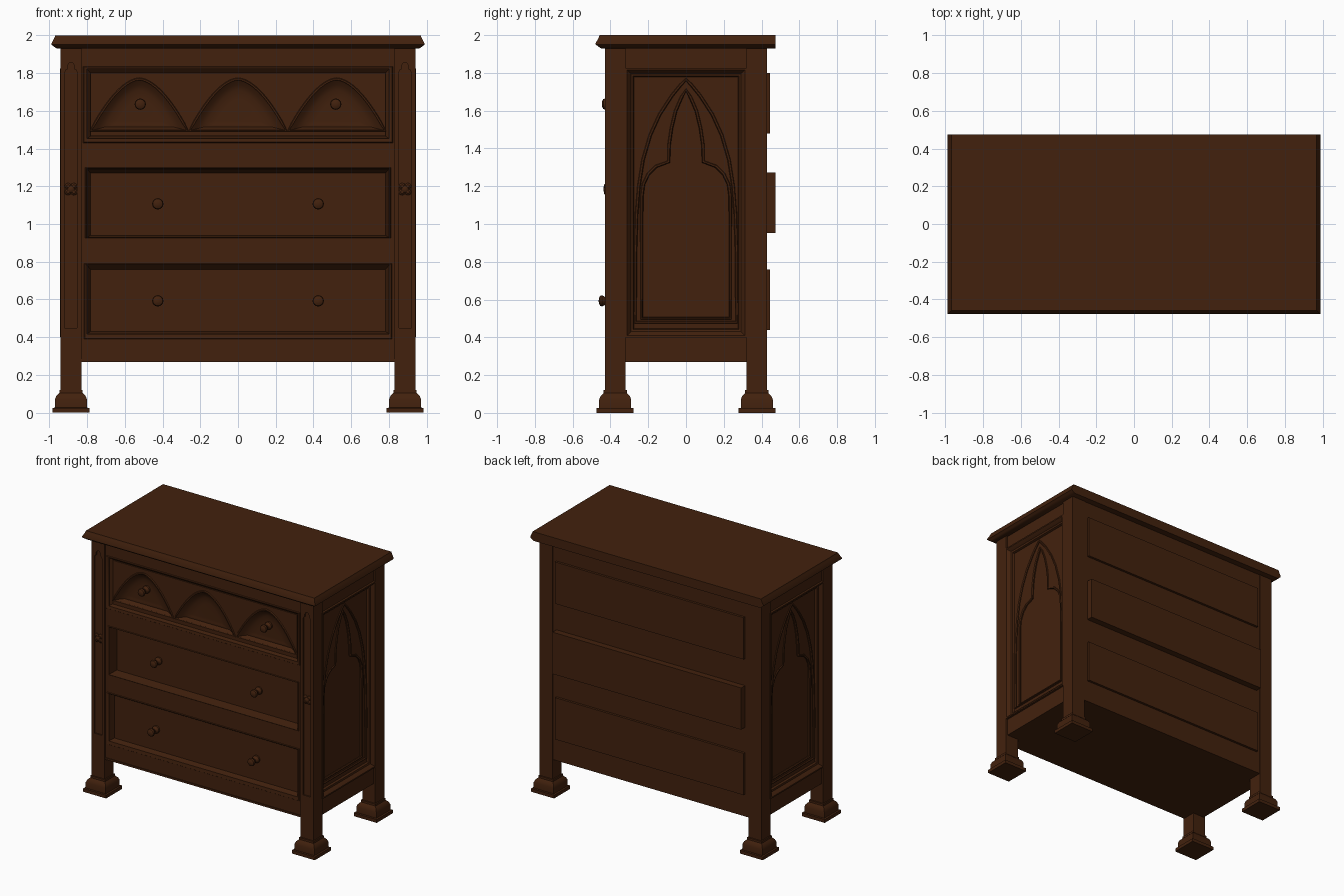
import bpy, bmesh, math
from mathutils import Vector

if "Cube" in bpy.data.objects:
    bpy.data.objects.remove(bpy.data.objects["Cube"])

wood = bpy.data.materials.new("dark_brown_wood")
wood.diffuse_color = (0.055, 0.0155, 0.0042, 1)
wood.use_nodes = True
wood.node_tree.nodes["Principled BSDF"].inputs["Base Color"].default_value = wood.diffuse_color

# mappings from flat (u, v, outward w) to world
def front(u, v, w): return Vector((u, -w, v))
def side(s): return lambda u, v, w: Vector((s * w, u, v))
def up(u, v, w): return Vector((u, v, w))

def add(name, bm):
    me = bpy.data.meshes.new(name)
    bm.to_mesh(me)
    bm.free()
    me.materials.clear()
    me.materials.append(wood)
    ob = bpy.data.objects.new(name, me)
    bpy.context.collection.objects.link(ob)
    return ob

def box(name, x0, x1, y0, y1, z0, z1):
    bm = bmesh.new()
    bmesh.ops.create_cube(bm, size=1)
    for v in bm.verts:
        v.co = Vector(((x0 + x1) / 2 + v.co.x * (x1 - x0), (y0 + y1) / 2 + v.co.y * (y1 - y0),
                       (z0 + z1) / 2 + v.co.z * (z1 - z0)))
    return add(name, bm)

def rect(u0, u1, v0, v1, inset=0):
    return [(u0 + inset, v0 + inset), (u1 - inset, v0 + inset),
            (u1 - inset, v1 - inset), (u0 + inset, v1 - inset)]

def stepped(name, rings, fmap, closed=False):
    """Bridge matching outlines [(points, w)...] and cap the last one."""
    bm = bmesh.new()
    loops = [[bm.verts.new(fmap(u, v, w)) for u, v in pts] for pts, w in rings]
    for a, b in zip(loops, loops[1:]):
        n = len(a)
        for i in range(n):
            bm.faces.new((a[i], a[(i + 1) % n], b[(i + 1) % n], b[i]))
    cap = bm.faces.new(loops[-1])
    if closed:
        bm.faces.new(loops[0])
    bmesh.ops.recalc_face_normals(bm, faces=bm.faces)
    cap.normal_update()
    if cap.normal.dot(fmap(0, 0, 1) - fmap(0, 0, 0)) < 0:
        bmesh.ops.reverse_faces(bm, faces=bm.faces)
    return add(name, bm)

def from_curve(name, outlines, fmap, w0=0, w1=0, tube=0):
    """Plate with holes (w0 to w1), or a round bead along the outlines."""
    cu = bpy.data.curves.new(name, 'CURVE')
    cu.dimensions = '3D' if tube else '2D'
    if tube:
        cu.bevel_depth, cu.bevel_resolution = tube, 1
    else:
        cu.fill_mode, cu.extrude = 'BOTH', (w1 - w0) / 2
    for pts in outlines:
        sp = cu.splines.new('POLY')
        sp.points.add(len(pts) - 1)
        for p, (u, v) in zip(sp.points, pts):
            p.co = (u, v, 0, 1)
        sp.use_cyclic_u = True
    tmp = bpy.data.objects.new(name + "_tmp", cu)
    bpy.context.collection.objects.link(tmp)
    dg = bpy.context.evaluated_depsgraph_get()
    me = bpy.data.meshes.new_from_object(tmp.evaluated_get(dg))
    bpy.data.objects.remove(tmp)
    bm = bmesh.new()
    bm.from_mesh(me)
    for v in bm.verts:
        v.co = fmap(v.co.x, v.co.y, (w0 + w1) / 2 + v.co.z)
    bmesh.ops.remove_doubles(bm, verts=bm.verts, dist=1e-5)
    bmesh.ops.recalc_face_normals(bm, faces=bm.faces)
    return add(name, bm)

def lathe(name, profile, cx, cz, n=16):
    rings = [([(cx + r * math.cos(2 * math.pi * i / n), cz + r * math.sin(2 * math.pi * i / n))
               for i in range(n)], w) for r, w in profile]
    return stepped(name, rings, front)

def mirror_outline(half):
    """Half outline listed bottom to apex, mirrored across u = 0."""
    return half + [(-u, v) for u, v in reversed(half) if u > 1e-6]

# table top, moulded on three sides with a straight back
stepped("table_top", [([(-x, -y), (x, -y), (x, 0.475), (-x, 0.475)], z) for x, y, z in
        [(0.96, 0.45, 1.93), (0.975, 0.465, 1.94), (0.988, 0.478, 1.95), (0.988, 0.478, 1.957),
         (0.972, 0.462, 1.988), (0.968, 0.458, 2.0)]], up, closed=True)

# carcass, floor and back
box("carcass", -0.86, 0.86, -0.33, 0.42, 0.275, 1.93)
box("floor", -0.92, 0.92, -0.415, 0.42, 0.27, 0.285)
box("back_panel", -0.86, 0.86, 0.4, 0.427, 0.27, 1.93)

# posts, feet, sunk flutes and rosettes
for sx in (-1, 1):
    for sy in (-1, 1):
        cx, cy = 0.885 * sx, 0.375 * sy
        box("post", cx - 0.055, cx + 0.055, cy - (0.045 if sy < 0 else 0.055), cy + 0.055, 0.1, 1.93)
        stepped("foot", [(rect(cx - h, cx + h, cy - h, cy + h), z) for h, z in
                [(0.0975, 0), (0.0975, 0.025), (0.085, 0.027), (0.085, 0.07), (0.077, 0.09),
                 (0.062, 0.105), (0.062, 0.12), (0.054, 0.122)]], up, closed=True)
    cx = 0.885 * sx
    half = [(0.033, 0.45), (0.033, 1.80), (0.028, 1.815), (0.018, 1.82), (0.018, 1.84), (0.01, 1.853), (0, 1.857)]
    flute = [(u + cx, v) for u, v in mirror_outline(half)]
    from_curve("post_flute_face", [rect(cx - 0.055, cx + 0.055, 0.1, 1.93), flute], front, 0.42, 0.43)
    lathe("rosette", [(0.02, 0.415), (0.02, 0.43), (0.013, 0.436), (0.004, 0.438)], cx, 1.185, 10)
    for k in range(4):
        a = math.pi / 4 + k * math.pi / 2
        lathe("rosette_petal", [(0.018, 0.415), (0.017, 0.426), (0.008, 0.434)],
              cx + 0.022 * math.cos(a), 1.185 + 0.022 * math.sin(a), 8)

# front face frame
openings = [(0.82, 1.43, 1.835), (0.81, 0.925, 1.30), (0.815, 0.39, 0.79)]
from_curve("front_frame", [rect(-0.835, 0.835, 0.27, 1.93)] +
           [rect(-x, x, a, b) for x, a, b in openings], front, 0.33, 0.42)
box("apron_bead", -0.83, 0.83, -0.425, -0.40, 0.27, 0.284)

# drawer fronts: moulding sloping into a sunk panel
panels = [("top_drawer", 1.43, 1.835, 0.82, 0.385, [1.465, 1.80]),
          ("middle_drawer", 0.925, 1.30, 0.81, 0.35, [0.94, 1.27]),
          ("bottom_drawer", 0.39, 0.79, 0.815, 0.38, [0.43, 0.76])]
for name, a, b, x, depth, (pa, pb) in panels:
    mid = rect(-0.80, 0.80, pa - 0.012, pb + 0.022)
    inner = rect(-0.782, 0.782, pa, pb)
    rings = [(rect(-x, x, a, b), 0.42), (rect(-x, x, a, b, 0.004), 0.426),
             (mid, 0.422), (mid, 0.412), (inner, depth + 0.006), (inner, depth)]
    if name == "top_drawer":
        rings.append((inner, 0.345))
    stepped(name + "_front", rings, front)

# three dished arches on the top drawer
arches = []
for cx in (-0.523, 0, 0.523):
    us = [i / 12 for i in range(13)]
    half = [(0.255 * (1 - u), 1.495 + 0.272 * (1 - (1 - u) ** 1.75)) for u in us]
    arch = [(cx + u, v) for u, v in mirror_outline(half)]
    arches.append(arch)
    stepped("arch_hollow", [([(cx + (u - cx) * s, 1.56 + (v - 1.56) * s) for u, v in arch], w)
            for s, w in [(1, 0.40), (0.94, 0.392), (0.86, 0.378), (0.72, 0.366), (0.5, 0.362)]], front)
    from_curve("arch_bead", [arch], front, 0.4, 0.4, tube=0.008)
from_curve("arch_spandrels", [rect(-0.782, 0.782, 1.465, 1.80)] + arches, front, 0.38, 0.40)

# turned knobs
for kx, kz, tip in [(0.518, 1.635, 0.445), (0.425, 1.107, 0.43), (0.425, 0.593, 0.462)]:
    for s in (-1, 1):
        lathe("knob", [(0.028, tip - 0.09), (0.028, tip - 0.07), (0.02, tip - 0.06), (0.012, tip - 0.052),
                       (0.012, tip - 0.04), (0.024, tip - 0.03), (0.03, tip - 0.018),
                       (0.026, tip - 0.007), (0.014, tip - 0.001), (0.004, tip)], s * kx, kz)

# drawer boxes showing through the back
for z, y in [(1.48, 0.445), (0.953, 0.475), (0.44, 0.445)]:
    box("drawer_back", -0.80, 0.80, 0.35, y, z, z + 0.32)

# side panels: rails, moulding, lancet and cusped tracery
lancet = mirror_outline([(0.268, 0.48), (0.268, 0.85), (0.262, 1.05), (0.25, 1.2), (0.228, 1.34),
                         (0.19, 1.47), (0.14, 1.58), (0.075, 1.68), (0.03, 1.735), (0, 1.765)])
trefoil = mirror_outline([(0.235, 0.50), (0.235, 1.14), (0.226, 1.21), (0.2, 1.265), (0.16, 1.305),
                          (0.092, 1.33), (0.09, 1.42), (0.077, 1.51), (0.055, 1.6), (0.025, 1.67), (0, 1.71)])
for s in (-1, 1):
    m = side(s)
    x0, x1 = sorted((0.84 * s, 0.927 * s))
    box("side_top_rail", x0, x1, -0.33, 0.33, 1.81, 1.93)
    box("side_bottom_rail", x0, x1, -0.33, 0.33, 0.27, 0.41)
    R = lambda i: rect(-0.322, 0.322, 0.40, 1.825, i)
    stepped("side_moulding", [(R(0), 0.92), (R(0), 0.943), (R(0.01), 0.943), (R(0.022), 0.93),
            (R(0.03), 0.918), (R(0.042), 0.914), (R(0.05), 0.895), (R(0.05), 0.855)], m)
    from_curve("lancet_panel", [R(0.045), lancet], m, 0.865, 0.90)
    from_curve("tracery_panel", [lancet, trefoil], m, 0.855, 0.889)
    box("side_field", *sorted((0.85 * s, 0.872 * s)), -0.3, 0.3, 0.45, 1.78)
    from_curve("lancet_bead", [lancet], m, 0.898, 0.898, tube=0.009)
    from_curve("tracery_bead", [trefoil], m, 0.887, 0.887, tube=0.009)

# soften curved parts, keep edges sharp
for ob in bpy.context.scene.objects:
    ob.select_set(True)
    bpy.context.view_layer.objects.active = ob
bpy.ops.object.shade_smooth_by_angle(angle=math.radians(35))
